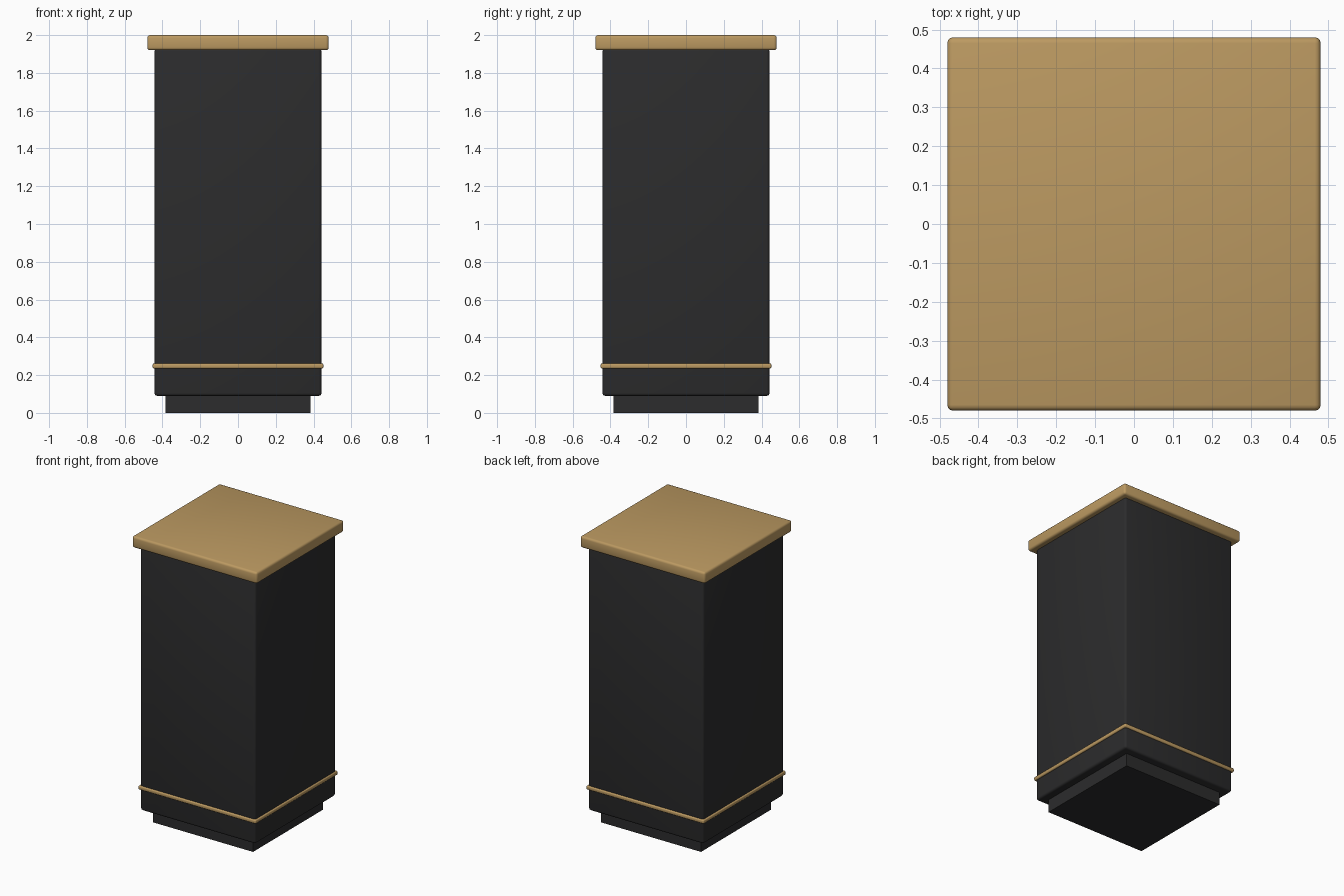
import bpy
import math

if "Cube" in bpy.data.objects:
    bpy.data.objects.remove(bpy.data.objects["Cube"], do_unlink=True)


def material(name, colour):
    mat = bpy.data.materials.new(name)
    mat.use_nodes = True
    mat.diffuse_color = colour
    mat.node_tree.nodes["Principled BSDF"].inputs["Base Color"].default_value = colour
    return mat


def block(name, width, bottom, top, mat, bevel=0):
    """Square block with softly rounded edges."""
    bpy.ops.mesh.primitive_cube_add(size=1, location=(0, 0, (bottom + top) / 2))
    obj = bpy.context.object
    obj.name = name
    obj.scale = (width, width, top - bottom)
    bpy.ops.object.transform_apply(location=False, rotation=False, scale=True)
    obj.data.materials.append(mat)
    if bevel:
        mod = obj.modifiers.new("rounded_edges", "BEVEL")
        mod.width = bevel
        mod.segments = 3
        bpy.ops.object.modifier_apply(modifier=mod.name)
    bpy.ops.object.shade_smooth_by_angle(angle=math.radians(40))
    return obj


black = material("matte black", (0.025, 0.025, 0.026, 1))
gold = material("brushed gold", (0.50, 0.32, 0.12, 1))

# Recessed foot, main column, thin band and overhanging top
block("plinth", 0.77, 0, 0.10, black)
block("column", 0.884, 0.09, 1.93, black, 0.015)
block("trim_band", 0.904, 0.235, 0.262, gold, 0.008)
block("top_slab", 0.96, 1.92, 2.0, gold, 0.015)
